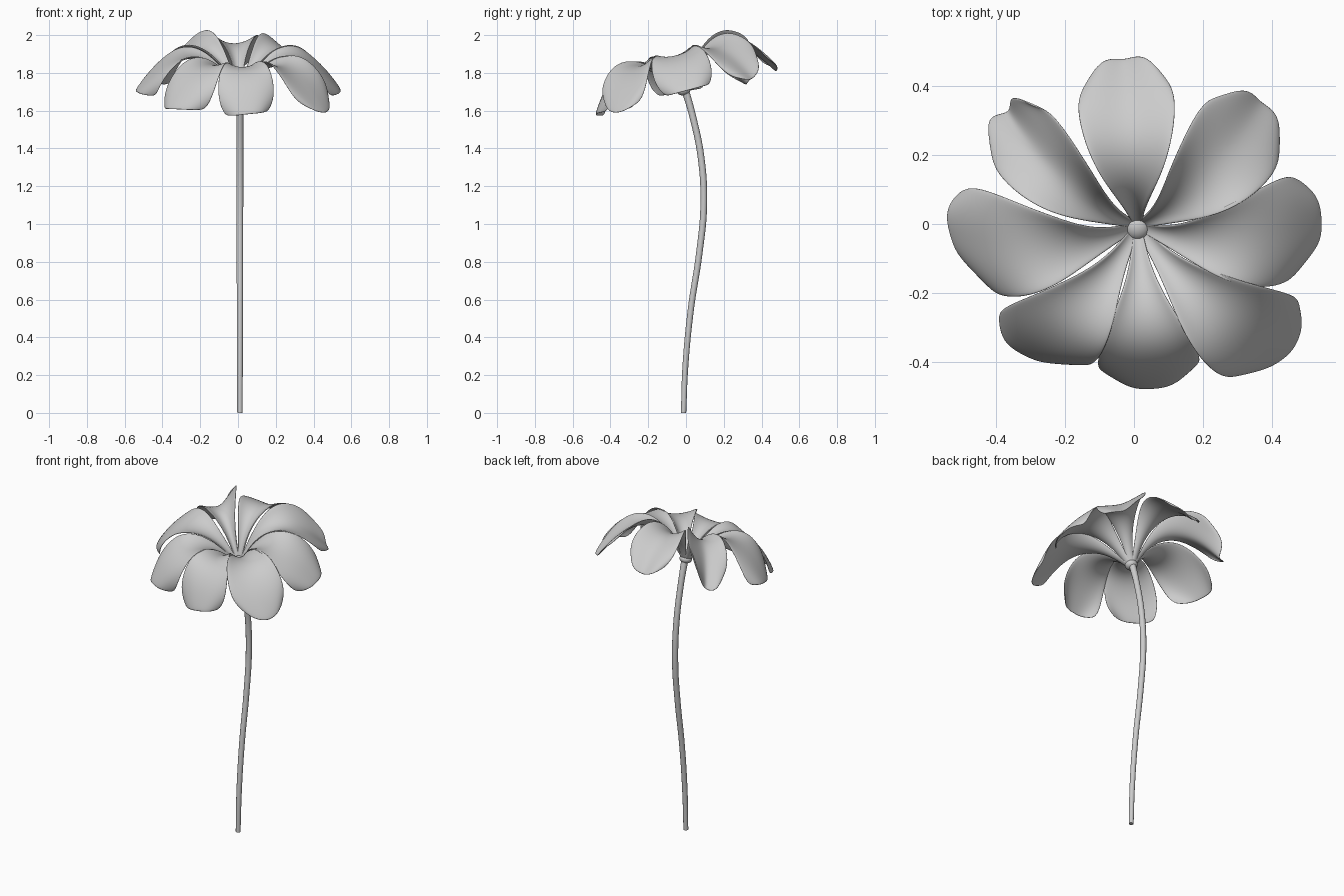
import bpy, math
from mathutils import Matrix

if "Cube" in bpy.data.objects:
    bpy.data.objects.remove(bpy.data.objects["Cube"])

TILT = Matrix.Translation((0.01, -0.01, 1.70)) @ Matrix.Rotation(math.radians(15), 4, 'X')

# Shared petal profile: fraction of length, height, relative half width
PROFILE = [(0.03, 0.0, 0.10), (0.10, 0.06, 0.15), (0.20, 0.125, 0.26), (0.32, 0.178, 0.46),
           (0.45, 0.205, 0.70), (0.58, 0.202, 0.88), (0.70, 0.172, 1.00), (0.82, 0.12, 1.06),
           (0.92, 0.058, 1.02), (1.0, 0.0, 0.82)]


def smooth_all(obj):
    for p in obj.data.polygons:
        p.use_smooth = True


def make_petal(i, angle, length, half, skew, cup, notch, twist):
    """Grid petal: arched lengthwise, grooved at the claw, cupped, twisted and notched at the tip."""
    verts, faces, n = [], [], 8
    a = math.radians(angle)
    for u, h, w in PROFILE:
        for j in range(n + 1):
            v = 2 * j / n - 1
            tip = u ** 3
            r = length * u * (1 - 0.12 * abs(v) ** 3 * tip)
            r += (skew * v - notch * math.exp(-(v / 0.35) ** 2)) * tip
            side = half * w * v
            groove = 0.035 * math.sin(math.pi * min(1, u / 0.75))
            z = h + (v * v - 0.35) * (groove + cup * u * u) + twist * v * u * u
            verts.append((r * math.cos(a) - side * math.sin(a),
                          r * math.sin(a) + side * math.cos(a), z))
    for k in range(len(PROFILE) - 1):
        for j in range(n):
            b = k * (n + 1) + j
            faces.append((b, b + n + 1, b + n + 2, b + 1))
    mesh = bpy.data.meshes.new(f"petal_{i}")
    mesh.from_pydata(verts, [], faces)
    obj = bpy.data.objects.new(f"petal_{i}", mesh)
    bpy.context.collection.objects.link(obj)
    obj.matrix_world = TILT
    smooth_all(obj)
    sol = obj.modifiers.new("thickness", 'SOLIDIFY')
    sol.thickness = 0.008
    sol.offset = 0
    sub = obj.modifiers.new("smooth", 'SUBSURF')
    sub.levels = sub.render_levels = 2


# Petals: angle, length, half width, tip skew, tip cup, tip notch, twist
PETALS = [(94.5, 0.52, 0.135, -0.005, 0.07, 0.02, -0.01),
          (46, 0.53, 0.142, 0.00, 0.08, 0.015, 0.035),
          (2.5, 0.535, 0.150, 0.00, 0.0, 0.00, 0.0),
          (-40, 0.575, 0.148, 0.00, 0.05, -0.01, -0.02),
          (-85, 0.485, 0.142, 0.00, -0.01, 0.00, 0.01),
          (229, 0.505, 0.142, -0.03, -0.01, 0.00, 0.01),
          (182, 0.545, 0.150, -0.03, 0.0, 0.00, 0.01),
          (138, 0.55, 0.120, -0.005, 0.13, 0.05, -0.06)]
for i, p in enumerate(PETALS):
    make_petal(i, *p)

# Stem: bent tube
cu = bpy.data.curves.new("stem", 'CURVE')
cu.dimensions = '3D'
path = [(-0.013, 0.0, 0.9), (-0.003, 0.25, 1), (0.026, 0.55, 1.05), (0.071, 0.85, 1.1),
        (0.094, 1.1, 1.15), (0.080, 1.35, 1.15), (0.033, 1.58, 1.15), (-0.006, 1.715, 1.3)]
sp = cu.splines.new('BEZIER')
sp.bezier_points.add(len(path) - 1)
for bp, (y, z, r) in zip(sp.bezier_points, path):
    bp.co = (0.01, y, z)
    bp.radius = r
    bp.handle_left_type = bp.handle_right_type = 'AUTO'
cu.bevel_depth = 0.0155
cu.bevel_resolution = 4
cu.resolution_u = 8
cu.use_fill_caps = True
bpy.context.collection.objects.link(bpy.data.objects.new("stem", cu))

# Flower hub where the petals meet
bpy.ops.mesh.primitive_uv_sphere_add(segments=24, ring_count=12, radius=0.036)
hub = bpy.context.object
hub.name = "flower_hub"
hub.matrix_world = TILT @ Matrix.Translation((0, 0, 0.008)) @ Matrix.Diagonal((1, 1, 0.75, 1))
smooth_all(hub)
